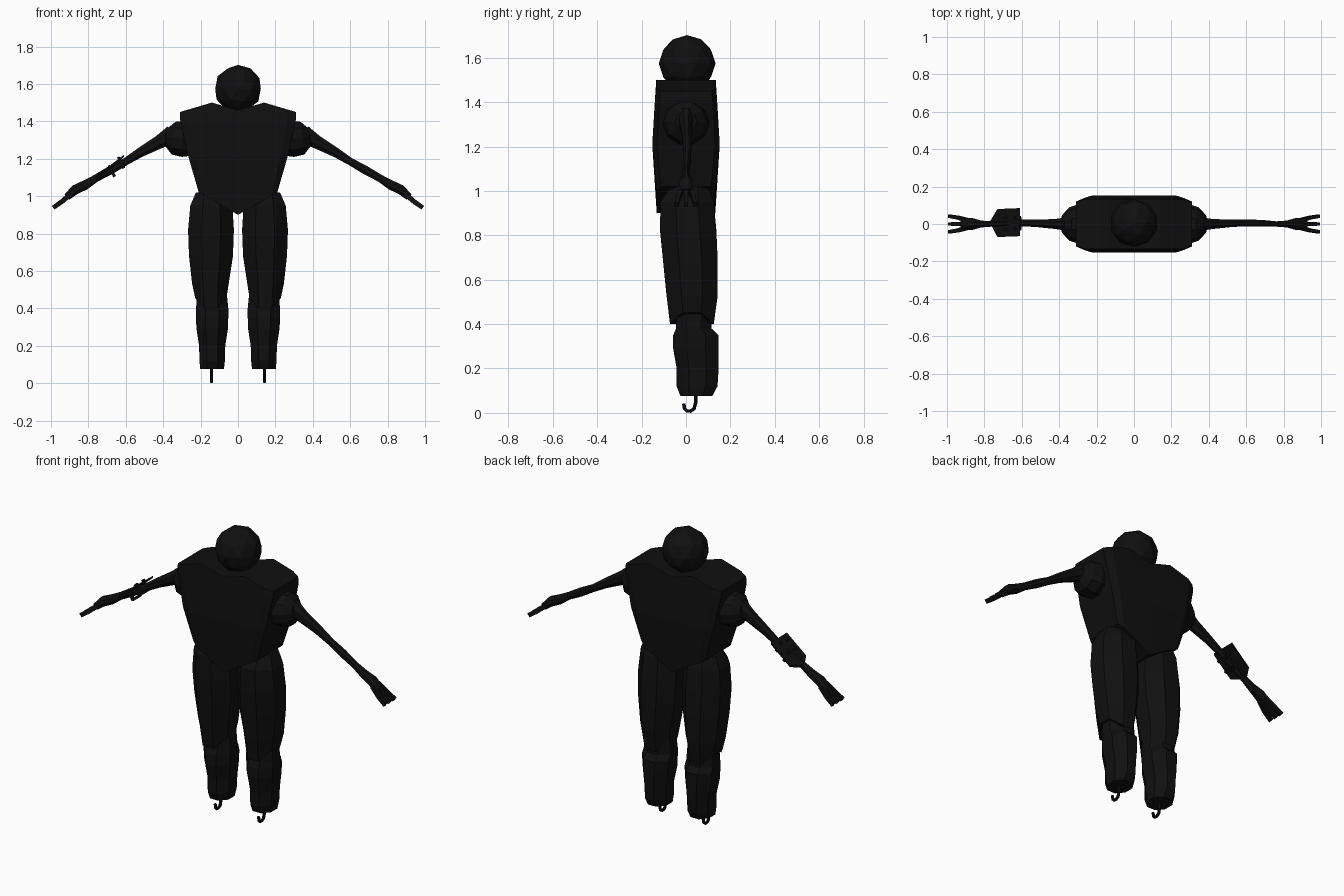
import bpy, bmesh, math
from mathutils import Vector

cube = bpy.data.objects.get("Cube")
if cube:
    bpy.data.objects.remove(cube)

black = bpy.data.materials.new("near_black")
black.use_nodes = True
COLOUR = (0.005, 0.005, 0.005, 1)
black.diffuse_color = COLOUR
black.node_tree.nodes["Principled BSDF"].inputs["Base Color"].default_value = COLOUR


def finish(name, bm, mirror):
    bmesh.ops.recalc_face_normals(bm, faces=bm.faces)
    me = bpy.data.meshes.new(name)
    bm.to_mesh(me)
    bm.free()
    me.materials.append(black)
    ob = bpy.data.objects.new(name, me)
    bpy.context.scene.collection.objects.link(ob)
    if mirror:
        ob.modifiers.new("Mirror", "MIRROR").use_mirror_merge = False
    return ob


def skin(bm, rings, strip_caps=False):
    """Join rings of points into a closed tube."""
    vs = [[bm.verts.new(p) for p in ring] for ring in rings]
    n = len(vs[0])
    for a, b in zip(vs, vs[1:]):
        for i in range(n):
            j = (i + 1) % n
            bm.faces.new((a[i], a[j], b[j], b[i]))
    for ring in (vs[0], vs[-1]):
        if strip_caps:
            for i in range(n // 2 - 1):
                bm.faces.new((ring[i], ring[i + 1], ring[n - 2 - i], ring[n - 1 - i]))
        else:
            bm.faces.new(ring)


def ring(c, u, v, n=8):
    """Ring about c whose flat sides reach the tips of u and v."""
    k = 1 / math.cos(math.pi / n)
    angles = [(i + 0.5) * 2 * math.pi / n for i in range(n)]
    return [Vector(c) + k * (math.cos(a) * u + math.sin(a) * v) for a in angles]


def upright(x0, x1, y0, y1, z, n=8):
    return ring(((x0 + x1) / 2, (y0 + y1) / 2, z),
                Vector(((x1 - x0) / 2, 0, 0)), Vector((0, (y1 - y0) / 2, 0)), n)


def limb(bm, stations, n=8):
    """Tube along the xz plane; stations are x, y, z, thickness, half width in y."""
    rings = []
    for i, (x, y, z, t, w) in enumerate(stations):
        a, b = stations[max(i - 1, 0)], stations[min(i + 1, len(stations) - 1)]
        d = Vector((b[0] - a[0], 0, b[2] - a[2])).normalized()
        rings.append(ring((x, y, z), Vector((-d.z, 0, d.x)) * t, Vector((0, w, 0)), n))
    skin(bm, rings)


# Torso: chamfered block with a V bottom and raised shoulders
half = [(-1, .86), (-.85, 1), (-.45, 1), (0, 1), (.45, 1), (.85, 1), (1, .86)]
section = [(x, -y) for x, y in half] + [(x, y) for x, y in reversed(half)]


def shoulder_z(f):
    return 1.46 + .04 * f / .45 if f <= .45 else 1.50 - .05 * (f - .45) / .55


rows = []
for w, d, height in ((.21, .132, lambda f: .90 + .12 * f),
                     (.265, .152, lambda f: 1.21),
                     (.31, .140, lambda f: 1.41),
                     (.31, .134, shoulder_z)):
    rows.append([(w * x, d * y, height(abs(x))) for x, y in section])
bm = bmesh.new()
skin(bm, rows, True)
finish("torso", bm, False)

# Head
bm = bmesh.new()
bmesh.ops.create_icosphere(bm, subdivisions=2, radius=.128)
bmesh.ops.translate(bm, verts=bm.verts, vec=(0, .005, 1.574))
finish("head", bm, False)

# Shoulder joints
bm = bmesh.new()
limb(bm, [(.22, 0, 1.31, .09, .09), (.30, 0, 1.305, .095, .1),
          (.345, 0, 1.31, .088, .085), (.385, 0, 1.315, .045, .045)], 10)
finish("shoulder_joints", bm, True)

# Arms
bm = bmesh.new()
limb(bm, [(.35, 0, 1.33, .05, .035), (.42, 0, 1.29, .036, .026),
          (.52, .004, 1.235, .026, .02), (.60, .006, 1.185, .02, .018),
          (.68, .004, 1.14, .023, .018), (.76, 0, 1.095, .02, .014),
          (.82, 0, 1.058, .026, .018), (.87, 0, 1.035, .026, .032),
          (.915, 0, .995, .019, .032)])
finish("arms", bm, True)

# Fingers
bm = bmesh.new()
for y in (-1, 0, 1):
    limb(bm, [(.89, .02 * y, 1.015, .014, .011),
              (.94, .034 * y, .972, .013, .010),
              (.988, .042 * y, .938, .012, .009)], 4)
finish("fingers", bm, True)

# Thighs, with a notched lower rim
rings = [upright(.07, .225, -.07, .10, 1.02),
         upright(.03, .255, -.115, .125, .95),
         upright(.022, .267, -.117, .137, .82),
         upright(.027, .262, -.103, .143, .68),
         upright(.05, .245, -.088, .143, .53)]
rim = upright(.062, .228, -.072, .125, .40)
for p in rim:
    p.z += .09 * (1 - min(1, abs(p.y - .026) / .098))
bm = bmesh.new()
skin(bm, rings + [rim])
finish("thighs", bm, True)

# Shins with a stepped calf
bm = bmesh.new()
skin(bm, [upright(*s) for s in ((.06, .22, -.04, .115, .48), (.05, .225, -.045, .115, .38),
                                (.052, .225, -.058, .147, .35), (.054, .222, -.058, .147, .29),
                                (.068, .208, -.042, .147, .20), (.07, .206, -.042, .142, .12),
                                (.075, .202, -.025, .118, .075))])
finish("shins", bm, True)

# Hooked feet
bm = bmesh.new()
path = [(.043, .10), (.043, .045), (.036, .018), (.02, .008), (.004, .009),
        (-.007, .02), (-.010, .042)]
rings = []
for i, (y, z) in enumerate(path):
    a, b = path[max(i - 1, 0)], path[min(i + 1, len(path) - 1)]
    d = Vector((0, b[0] - a[0], b[1] - a[1])).normalized()
    rings.append(ring((.141, y, z), Vector((.008, 0, 0)), Vector((0, -d.z, d.y)) * .008))
skin(bm, rings)
finish("hook_feet", bm, True)

# Forearm device on the right arm: thin pointed plate and two brackets
bm = bmesh.new()
outline = [(-.61, -.065), (-.61, .085), (-.73, .08), (-.772, .01), (-.73, -.07)]


def plate_z(x):
    return 1.215 + .86 * (x + .61) if x > -.73 else 1.112 + .5 * (x + .73)


skin(bm, [[(x, y, plate_z(x) + h) for x, y in outline] for h in (-.006, .006)])
finish("forearm_plate", bm, False)
bm = bmesh.new()
for x, z in ((-.625, 1.18), (-.675, 1.135)):
    for y in (-.028, .034):
        limb(bm, [(x - .016, y, z + .03, .007, .008), (x + .014, y, z - .028, .007, .008)], 4)
    limb(bm, [(x + .005, .003, z - .03, .006, .035), (x + .02, .003, z - .022, .006, .035)], 4)
finish("forearm_brackets", bm, False)
